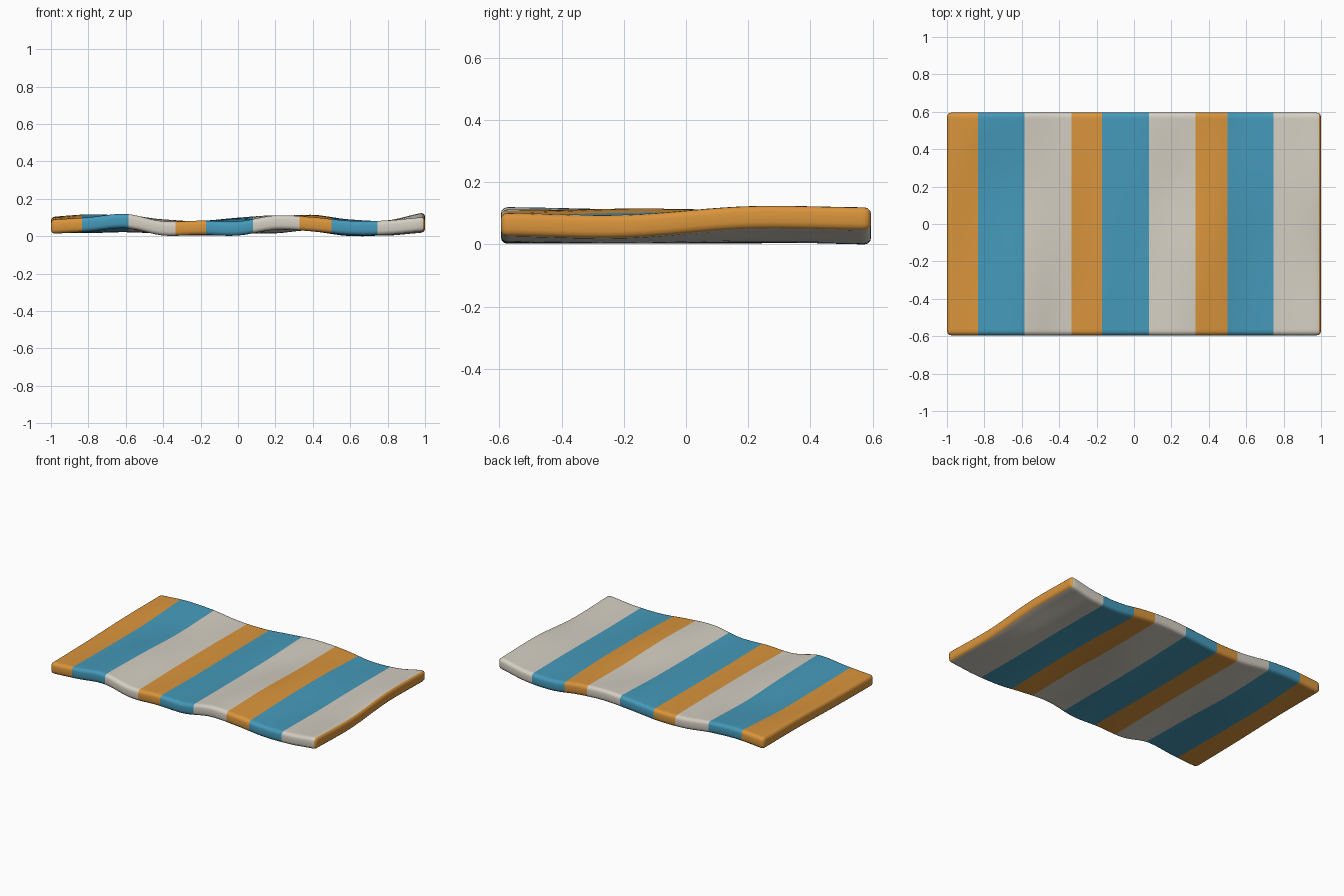
import bpy, bmesh
from mathutils import Vector

cube = bpy.data.objects.get("Cube")
if cube:
    bpy.data.objects.remove(cube, do_unlink=True)

LENGTH, WIDTH, THICK = 2.0, 1.19, 0.076

# Top-surface height in hundredths, front row to back row, left end to right end
ROWS = [
    [9.0, 10.2, 12.0, 8.0, 8.4, 8.0, 11.2, 10.2, 8.3, 8.5, 10.3],
    [9.5, 9.6, 11.2, 9.0, 8.0, 8.5, 10.4, 11.5, 8.6, 8.0, 9.7],
    [10.5, 9.5, 9.8, 9.0, 8.0, 9.5, 9.2, 11.0, 9.0, 8.5, 12.6],
    [10.5, 11.8, 11.0, 8.6, 8.3, 10.0, 11.3, 10.2, 7.7, 8.5, 12.2],
]


def spline(values, t):
    """Smooth curve through evenly spaced values, t from 0 to 1."""
    last = len(values) - 1
    f = min(max(t, 0), 1) * last
    i = min(int(f), last - 1)
    f -= i
    a, b, c, d = (values[min(max(i + k, 0), last)] for k in (-1, 0, 1, 2))
    return b + f * ((c - a) + f * ((2 * a - 5 * b + 4 * c - d)
                                   + f * (3 * (b - c) + d - a))) / 2


def wave(x, y):
    rows = [spline(r, x / LENGTH + 0.5) for r in ROWS]
    return spline(rows, y / WIDTH + 0.5) / 100


def make_material(name, colour):
    mat = bpy.data.materials.new(name)
    mat.use_nodes = True
    mat.diffuse_color = (*colour, 1)
    mat.node_tree.nodes["Principled BSDF"].inputs["Base Color"].default_value = (*colour, 1)
    return mat


materials = [make_material("orange", (0.70, 0.30, 0.045)),
             make_material("blue", (0.06, 0.32, 0.49)),
             make_material("off_white", (0.66, 0.62, 0.54))]

# Stripe boundaries: orange, blue, white repeating, with an orange right rim
bounds = [-0.835, -0.585, -0.335, -0.17, 0.08, 0.33, 0.5, 0.745, 0.988]

# Flat slab with rounded edges
bm = bmesh.new()
bmesh.ops.create_cube(bm, size=1)
bmesh.ops.scale(bm, vec=(LENGTH, WIDTH, THICK), verts=bm.verts)
bmesh.ops.bevel(bm, geom=list(bm.edges), offset=0.022, segments=3,
                profile=0.5, affect='EDGES')


def cut(point, normal):
    bmesh.ops.bisect_plane(bm, geom=bm.verts[:] + bm.edges[:] + bm.faces[:],
                           plane_co=point, plane_no=normal, dist=1e-5)


# Cuts for the stripes and for the waves
for x in bounds + [-0.97 + 0.04 * i for i in range(49)]:
    cut(Vector((x, 0, 0)), Vector((1, 0, 0)))
for i in range(24):
    cut(Vector((0, -0.56 + 1.12 * i / 23, 0)), Vector((0, 1, 0)))

# Colour by stripe, then bend the slab into its waves
for face in bm.faces:
    x = face.calc_center_median().x
    face.material_index = sum(x > b for b in bounds) % 3
for v in bm.verts:
    v.co.z += wave(v.co.x, v.co.y) - THICK / 2
lowest = min(v.co.z for v in bm.verts)
bmesh.ops.translate(bm, vec=(0, 0, -lowest), verts=bm.verts)
bmesh.ops.recalc_face_normals(bm, faces=bm.faces)

mesh = bpy.data.meshes.new("striped_towel")
bm.to_mesh(mesh)
bm.free()
for mat in materials:
    mesh.materials.append(mat)
towel = bpy.data.objects.new("striped_towel", mesh)
bpy.context.collection.objects.link(towel)
bpy.context.view_layer.objects.active = towel
towel.select_set(True)
bpy.ops.object.shade_smooth_by_angle(angle=0.7)
